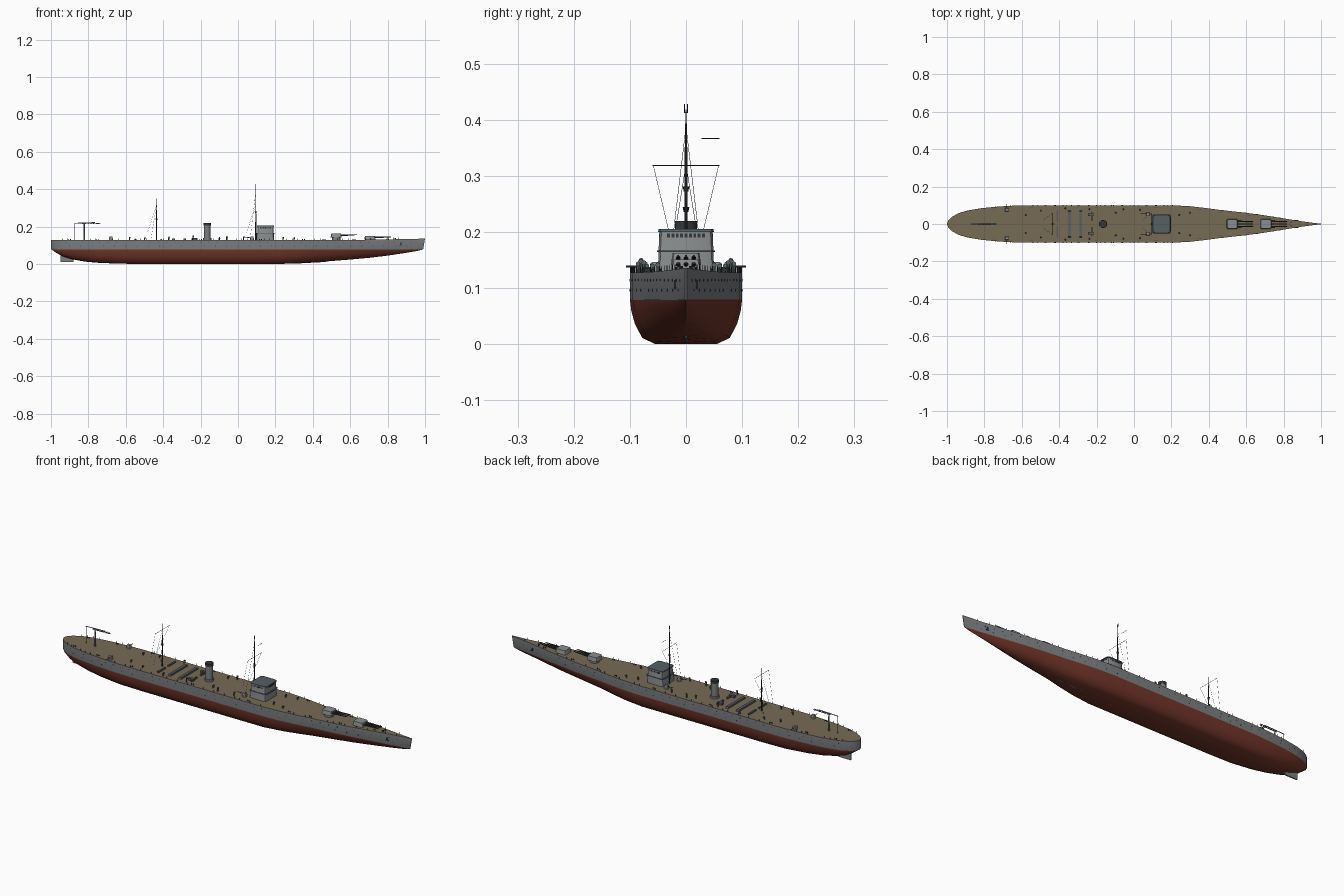
import bpy, bmesh, math, random
from mathutils import Vector, Matrix

if "Cube" in bpy.data.objects:
    bpy.data.objects.remove(bpy.data.objects["Cube"])

random.seed(4)

def material(name, r, g, b):
    m = bpy.data.materials.new(name)
    m.diffuse_color = (r, g, b, 1)
    m.use_nodes = True
    m.node_tree.nodes["Principled BSDF"].inputs["Base Color"].default_value = m.diffuse_color
    return m

GREY = material("hull grey", 0.2, 0.21, 0.22)
RED = material("bottom red", 0.17, 0.037, 0.022)
DECK = material("wood deck", 0.185, 0.145, 0.09)
PALE = material("superstructure grey", 0.26, 0.275, 0.28)
SLATE = material("roof slate", 0.09, 0.115, 0.125)
DARK = material("dark fittings", 0.035, 0.038, 0.042)

def finish(name, bm, mats, angle=35):
    bmesh.ops.recalc_face_normals(bm, faces=bm.faces)
    me = bpy.data.meshes.new(name)
    bm.to_mesh(me)
    bm.free()
    ob = bpy.data.objects.new(name, me)
    bpy.context.collection.objects.link(ob)
    for m in mats:
        me.materials.append(m)
    bpy.ops.object.select_all(action='DESELECT')
    ob.select_set(True)
    bpy.context.view_layer.objects.active = ob
    bpy.ops.object.shade_smooth_by_angle(angle=math.radians(angle))
    return ob

class Part:
    """Collects boxes and rods into one single-colour object."""
    def __init__(self, name, mat):
        self.name, self.mat, self.bm = name, mat, bmesh.new()

    def box(self, x, y, z, sx, sy, sz, taper=1.0, bevel=0.0):
        # z is the underside of the box
        vs = bmesh.ops.create_cube(self.bm, size=1)["verts"]
        for v in vs:
            t = taper if v.co.z > 0 else 1
            v.co = Vector((x + v.co.x*sx*t, y + v.co.y*sy*t, z + (v.co.z + .5)*sz))
        if bevel:
            es = {e for v in vs for e in v.link_edges
                  if abs(e.verts[0].co.z - e.verts[1].co.z) > sz*.5}
            bmesh.ops.bevel(self.bm, geom=list(es), offset=bevel, segments=2, affect='EDGES', profile=.5)
        return self

    def rod(self, a, b, r, r2=None, n=6):
        a, b = Vector(a), Vector(b)
        d = b - a
        rot = d.to_track_quat('Z', 'Y').to_matrix().to_4x4()
        bmesh.ops.create_cone(self.bm, cap_ends=True, segments=n, radius1=r,
                              radius2=r if r2 is None else r2, depth=d.length,
                              matrix=Matrix.Translation((a + b)/2) @ rot)
        return self

    def done(self):
        return finish(self.name, self.bm, [self.mat])

# ---- Hull: stations of x, half width, keel height, fullness ----
WL = 0.079
STATIONS = [(-1, .002, .079, 1), (-.992, .02, .074, 1), (-.975, .037, .062, .9), (-.94, .057, .042, .8),
            (-.89, .072, .026, .75), (-.82, .084, .013, .8), (-.74, .092, .006, .9), (-.63, .099, .002, 1),
            (-.5, .1, 0, 1), (-.1, .1, 0, 1), (.2, .1, 0, 1), (.3, .095, .003, .9), (.38, .086, .008, .8),
            (.46, .075, .013, .65), (.6, .06, .024, .5), (.7, .046, .033, .4), (.8, .03, .045, .25),
            (.9, .014, .06, .1), (.96, .006, .07, 0), (.99, .0015, .078, 0)]
FULL = [(0, 0), (.55, .0), (.78, .14), (.91, .45), (.975, .75), (1, 1)]
VEE = [(0, 0), (.25, .2), (.48, .4), (.7, .62), (.87, .82), (1, 1)]

def deck_z(x):
    return .128 + .008*max(0, (x - .5)/.5)**1.5

def half_width(x):
    for (x0, w0, *_), (x1, w1, *_) in zip(STATIONS, STATIONS[1:]):
        if x0 <= x <= x1:
            return w0 + (w1 - w0)*(x - x0)/(x1 - x0)
    return 0.001

bm = bmesh.new()
rings = []
for x, w, k, f in STATIONS:
    half = []
    for (yf, zf), (yv, zv) in zip(FULL, VEE):
        half.append((w*(yv + (yf - yv)*f), k + (WL - k)*(zv + (zf - zv)*f)))
    half.append((w, deck_z(x)))
    pts = [(-y, z) for y, z in half[:0:-1]] + half
    rake = lambda z: .01*(z - WL)/.057 if x > .98 and z > WL else 0
    rings.append([bm.verts.new((x + rake(z), y, z)) for y, z in pts])
for a, b in zip(rings, rings[1:]):
    n = len(a)
    for i in range(n):
        face = bm.faces.new((a[i], a[(i + 1) % n], b[(i + 1) % n], b[i]))
        # deck strip, topsides, or underwater
        face.material_index = 2 if i == n - 1 else (0 if i in (0, n - 2) else 1)
for r, m in ((rings[0], 0), (rings[-1], 0)):
    bm.faces.new(r).material_index = m
finish("hull", bm, [GREY, RED, DECK], 40)

# Rudder and forefoot keel strip
Part("rudder", GREY).box(-.915, 0, .01, .07, .006, .055).done()
Part("keel_strip", SLATE).rod((.3, 0, .005), (.47, 0, .014), .003).done()

# Portholes: two rows of small discs along the topsides
ports = Part("portholes", DARK)
for row, (z, step) in enumerate(((.114, .045), (.096, .06))):
    x = -.92 + row*.02
    while x < .93:
        for s in (-1, 1):
            w = half_width(x)
            ports.rod((x, s*(w - .002), z), (x, s*(w + .0006), z), .0022, n=8)
        x += step
ports.done()
anchors = Part("anchors", DARK)
for s in (-1, 1):
    w = half_width(.87)
    anchors.box(.87, s*w, .098, .006, .005, .016).box(.87, s*w, .098, .016, .006, .004)
anchors.done()

# Rail posts along the deck edge
rail = Part("rail_posts", DARK)
for i in range(64):
    x = -.97 + i*.03
    for s in (-1, 1):
        y = s*(half_width(x) - .001)
        rail.rod((x, y, deck_z(x)), (x, y, deck_z(x) + .009), .0007, n=4)
rail.done()

# ---- Bridge ----
Part("bridge_lower", PALE).box(.145, 0, .127, .095, .1, .038, .98, .012).done()
Part("bridge_gallery", SLATE).box(.147, 0, .164, .1, .104, .003, 1, .012).done()
Part("bridge_upper", PALE).box(.147, 0, .167, .088, .098, .035, .96, .012).done()
Part("bridge_roof", SLATE).box(.147, 0, .2, .094, .1, .005, .97, .012).done()
win = Part("bridge_windows", DARK)
for i in range(-4, 5):
    win.box(.1895, i*.0078, .190, .002, .005, .007)
for i in range(-3, 4):
    for s in (-1, 1):
        win.box(.147 + i*.009, s*.0472, .190, .006, .002, .007)
win.done()

# ---- Funnel ----
Part("funnel", GREY).rod((-.165, 0, .125), (-.165, 0, .205), .018, n=20).rod(
    (-.165, 0, .127), (-.165, 0, .138), .022, n=20).done()
Part("funnel_cap", DARK).rod((-.165, 0, .205), (-.165, 0, .219), .0195, n=20).done()

# ---- Triple gun turrets ----
for name, x, z, up in (("upper", .525, .141, .004), ("lower", .705, .130, .002)):
    Part(name + "_turret_base", GREY).rod((x, 0, .125), (x, 0, z), .022, n=20).done()
    Part(name + "_turret", PALE).box(x, 0, z, .06, .054, .021, .88, .008).done()
    guns = Part(name + "_turret_guns", DARK)
    for y in (-.014, 0, .014):
        guns.rod((x + .025, y, z + .012), (x + .06, y, z + .013), .0042, .003, 8)
        guns.rod((x + .06, y, z + .013), (x + .112, y, z + .012 + up), .003, .002, 8)
    guns.done()

# ---- Masts with yards, top platform and rigging ----
def mast(name, x, top, yards, platform):
    p = Part(name, DARK)
    p.rod((x, 0, .126), (x, 0, top - .06), .0032, .0022, 8)
    p.rod((x, 0, top - .06), (x, 0, top), .0018, .001)
    p.rod((x, 0, platform), (x, 0, platform + .009), .004, .006, 8)
    for z, y0, y1 in yards:
        p.rod((x, y0, z), (x, y1, z), .0009, n=4)
    p.done()
    w = Part(name + "_rigging", DARK)
    for s in (-1, 1):
        w.rod((x, 0, top - .03), (x - .03, s*.03, .135), .0005, n=3)
        w.rod((x, s*.058, yards[0][0]), (x - .05, s*.022, .165), .0005, n=3)
    w.done()

mast("fore_mast", .095, .418, [(.318, -.06, .06), (.366, .028, .06)], .272)
mast("main_mast", -.435, .35, [(.318, -.06, .06)], .235)
Part("fore_mast_fork", DARK).box(.095, 0, .412, .002, .007, .002).rod(
    (.095, -.003, .412), (.095, -.003, .428), .0008).rod((.095, .003, .412), (.095, .003, .428), .0008).done()

# ---- Aft crane ----
crane = Part("aft_crane", GREY)
crane.rod((-.822, 0, .125), (-.822, 0, .222), .0045, .003, 8).rod((-.873, 0, .125), (-.873, 0, .218), .0015)
crane.rod((-.875, 0, .218), (-.765, 0, .222), .002)
for i in range(7):
    x = -.83 + i*.0145
    crane.box(x, 0, .215, .004, .011, .004)
crane.rod((-.833, .004, .215), (-.735, .004, .217), .0015).rod((-.833, -.004, .215), (-.735, -.004, .217), .0015)
crane.done()

# ---- Transverse boat skids amidships ----
skids = Part("boat_skids", SLATE)
for x in (-.345, -.285):
    skids.box(x, 0, .127, .015, .145, .009, .93)
for s in (-1, 1):
    skids.box(-.41, s*.042, .127, .008, .06, .008).box(-.225, s*.04, .127, .007, .05, .01)
    skids.box(-.232, s*.05, .127, .03, .014, .012)
skids.done()

# ---- Small guns: aft pair and pair beside the bridge ----
mounts, barrels = Part("small_gun_mounts", PALE), Part("small_gun_barrels", DARK)
for s in (-1, 1):
    for x, y in ((-.68, .076), (.075, .053)):
        mounts.rod((x, s*y, .126), (x, s*y, .134), .011, n=12).box(x, s*y, .134, .02, .017, .012, .8)
    barrels.rod((-.68, s*.08, .138), (-.68, s*.107, .138), .0016)
    barrels.rod((.07, s*.053, .141), (.035, s*.056, .143), .0016)
mounts.done()
barrels.done()

# ---- Deck vents and bollards, mirrored ----
vents, bollards = Part("deck_vents", SLATE), Part("bollards", DARK)
for x, y, h in ((-.58, .05, .012), (-.5, .07, .01), (-.37, .085, .014), (-.24, .08, .02), (-.1, .06, .012),
                (-.06, .08, .018), (.03, .075, .016), (.24, .05, .012), (.3, .06, .01)):
    for s in (-1, 1):
        vents.rod((x, s*y, .126), (x, s*y, .128 + h), .003, n=8)
        vents.rod((x - .002, s*y, .128 + h), (x + .005, s*y, .129 + h), .0035, .0045, 8)
for x in (-.9, -.75, -.55, -.2, .12, .35, .46, .62, .8):
    y = half_width(x) - .012
    for s in (-1, 1):
        for d in (-.005, .005):
            bollards.rod((x + d, s*y, deck_z(x) - .002), (x + d, s*y, deck_z(x) + .006), .002, n=8)
vents.done()
bollards.done()

# Anchor capstans on the foredeck
caps = Part("capstans", DARK)
for s in (-1, 1):
    caps.rod((.84, s*.009, .128), (.84, s*.009, .139), .004, n=10)
caps.done()
